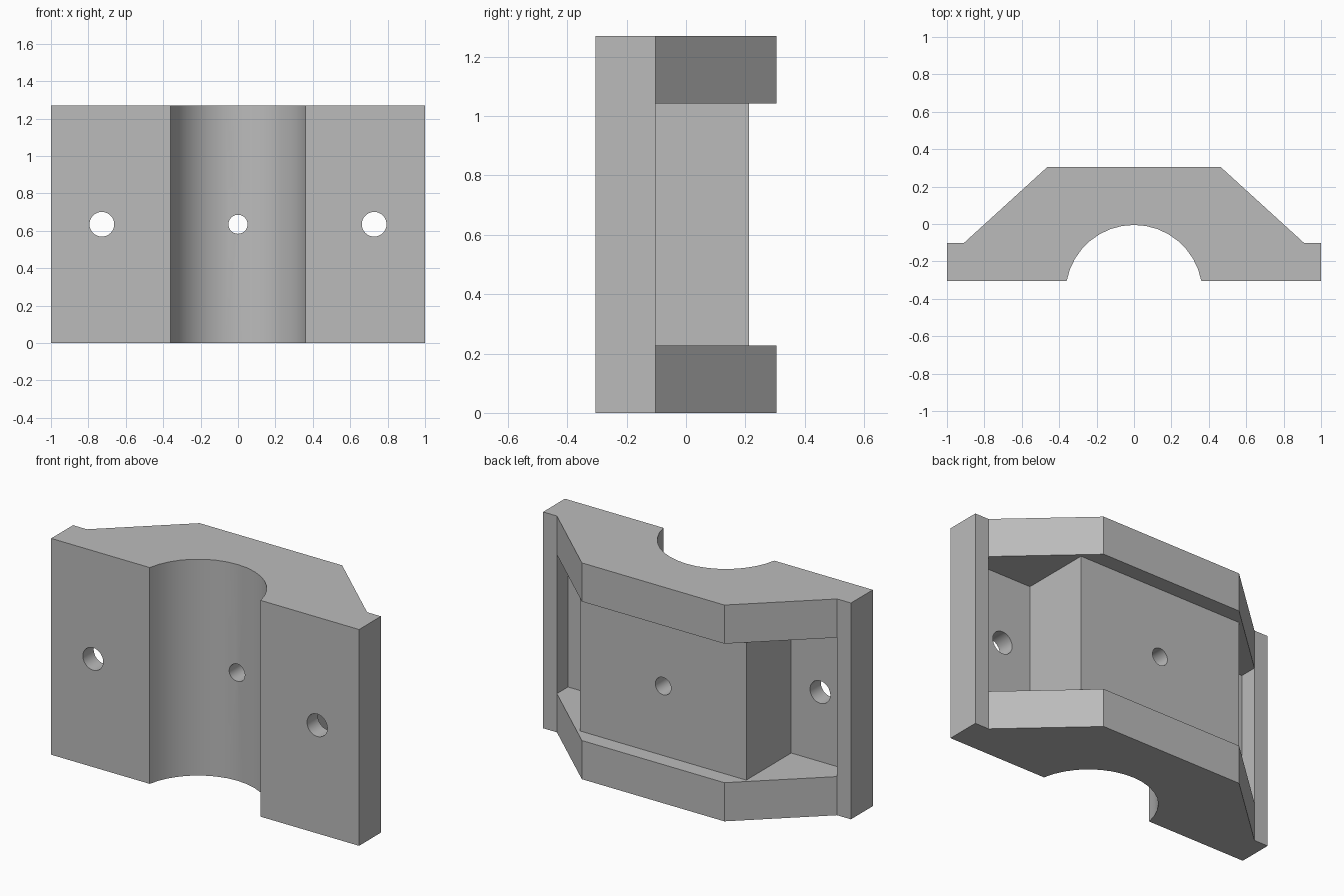
import bpy, bmesh, math
from mathutils import Matrix

if "Cube" in bpy.data.objects:
    bpy.data.objects.remove(bpy.data.objects["Cube"], do_unlink=True)

HEIGHT = 1.27
FRONT, LEDGE, BACK = -0.305, -0.102, 0.305
LEDGE_X = 0.91

grey = bpy.data.materials.new("plain grey")
grey.use_nodes = True
grey.diffuse_color = (0.5, 0.5, 0.5, 1)
grey.node_tree.nodes["Principled BSDF"].inputs["Base Color"].default_value = (0.5, 0.5, 0.5, 1)


def add_object(name, bm):
    bmesh.ops.recalc_face_normals(bm, faces=bm.faces[:])
    mesh = bpy.data.meshes.new(name)
    bm.to_mesh(mesh)
    bm.free()
    mesh.materials.append(grey)
    obj = bpy.data.objects.new(name, mesh)
    bpy.context.collection.objects.link(obj)
    return obj


def prism(name, outline, z0, z1):
    """Extrude an (x, y) outline upward."""
    bm = bmesh.new()
    face = bm.faces.new([bm.verts.new((x, y, z0)) for x, y in outline])
    moved = bmesh.ops.extrude_face_region(bm, geom=[face])["geom"]
    verts = [v for v in moved if isinstance(v, bmesh.types.BMVert)]
    bmesh.ops.translate(bm, verts=verts, vec=(0, 0, z1 - z0))
    return add_object(name, bm)


def drill(name, x, radius):
    """Cylinder along y at mid height."""
    bm = bmesh.new()
    place = Matrix.Translation((x, 0, HEIGHT / 2)) @ Matrix.Rotation(math.pi / 2, 4, "X")
    bmesh.ops.create_cone(bm, cap_ends=True, segments=32, radius1=radius,
                          radius2=radius, depth=2, matrix=place)
    return add_object(name, bm)


def mirrored(half):
    """Complete a right-half outline with its mirror image."""
    return half + [(-x, y) for x, y in reversed(half)]


# Bracket body: flanged trapezoid with a round channel in the front
radius, steps = 0.366, 16
centre_y = -0.005 - radius
end = math.acos((FRONT - centre_y) / radius)
arc = []
for i in range(steps + 1):
    a = -end + 2 * end * i / steps
    arc.append((radius * math.sin(a), centre_y + radius * math.cos(a)))
back_half = [(1, FRONT), (1, LEDGE), (LEDGE_X, LEDGE), (0.463, BACK)]
body = prism("clamp_bracket", mirrored(back_half) + arc, 0, HEIGHT)

# Rear recess leaving end ribs, side lips and the central block
recess = mirrored([(LEDGE_X, 0.6), (LEDGE_X, -0.205), (0.54, -0.205), (0.54, 0.212)])
cutters = [prism("recess_cutter", recess, 0.227, HEIGHT - 0.227)]

# Bolt holes through the flanges and the block
cutters.append(drill("centre_hole_cutter", 0, 0.051))
for side in (-1, 1):
    cutters.append(drill("flange_hole_cutter", side * 0.728, 0.066))

bpy.ops.object.select_all(action="DESELECT")
bpy.context.view_layer.objects.active = body
body.select_set(True)
for cutter in cutters:
    cutter.hide_render = True
    mod = body.modifiers.new("cut", "BOOLEAN")
    mod.operation = "DIFFERENCE"
    mod.solver = "EXACT"
    mod.object = cutter
    bpy.ops.object.modifier_apply(modifier=mod.name)
    bpy.data.objects.remove(cutter, do_unlink=True)

bpy.ops.object.shade_smooth_by_angle(angle=math.radians(30))
